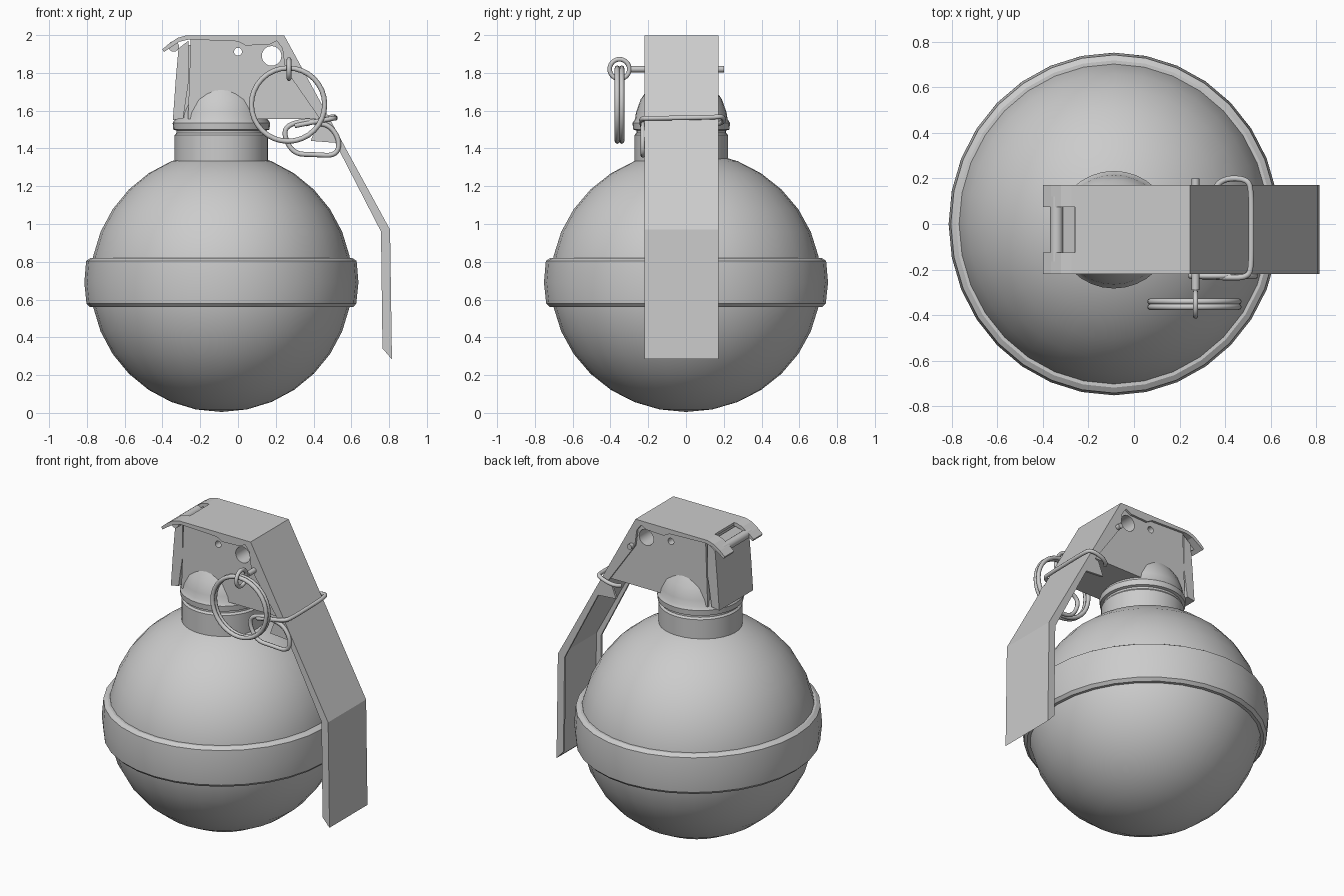
import bpy, bmesh, math
from mathutils import Matrix, Vector

if "Cube" in bpy.data.objects:
    bpy.data.objects.remove(bpy.data.objects["Cube"])

CX, CY = -0.088, -0.025   # body axis in x, fuze centre line in y


def finish(name, bm, smooth=None, loc=(0, 0, 0)):
    bmesh.ops.recalc_face_normals(bm, faces=bm.faces)
    me = bpy.data.meshes.new(name)
    bm.to_mesh(me)
    bm.free()
    ob = bpy.data.objects.new(name, me)
    ob.location = loc
    bpy.context.collection.objects.link(ob)
    if smooth:
        bpy.ops.object.select_all(action='DESELECT')
        ob.select_set(True)
        bpy.context.view_layer.objects.active = ob
        bpy.ops.object.shade_smooth_by_angle(angle=math.radians(smooth))
    return ob


def lathe(name, profile, loc, sx=1.0, n=32, smooth=30):
    bm = bmesh.new()
    vs = [bm.verts.new((r, 0, z)) for r, z in profile]
    es = [bm.edges.new(p) for p in zip(vs, vs[1:])]
    bmesh.ops.spin(bm, geom=vs + es, cent=(0, 0, 0), axis=(0, 0, 1),
                   angle=2 * math.pi, steps=n, use_duplicate=False)
    bmesh.ops.remove_doubles(bm, verts=bm.verts, dist=1e-4)
    bmesh.ops.scale(bm, vec=(sx, 1, 1), verts=bm.verts)
    return finish(name, bm, smooth, loc)


def prism(name, pts, y0, y1):
    """Extrude an x-z outline from y0 to y1."""
    bm = bmesh.new()
    f = bm.faces.new([bm.verts.new((x, y0, z)) for x, z in pts])
    ext = bmesh.ops.extrude_face_region(bm, geom=[f])['geom']
    bmesh.ops.translate(bm, vec=(0, y1 - y0, 0),
                        verts=[g for g in ext if isinstance(g, bmesh.types.BMVert)])
    return finish(name, bm)


def rod(name, x, z, r, y0, y1, n=16):
    bm = bmesh.new()
    m = Matrix.Translation((x, (y0 + y1) / 2, z)) @ Matrix.Rotation(math.pi / 2, 4, 'X')
    bmesh.ops.create_cone(bm, cap_ends=True, segments=n, radius1=r, radius2=r,
                          depth=y1 - y0, matrix=m)
    return finish(name, bm, 40)


def wire(name, pts, r, cyclic=False):
    """Smooth round wire through the given points."""
    cu = bpy.data.curves.new(name, 'CURVE')
    cu.dimensions = '3D'
    cu.bevel_depth, cu.bevel_resolution, cu.resolution_u = r, 2, 5
    cu.use_fill_caps = True
    sp = cu.splines.new('NURBS')
    sp.points.add(len(pts) - 1)
    for p, co in zip(sp.points, pts):
        p.co = (*co, 1)
    sp.order_u, sp.use_cyclic_u, sp.use_endpoint_u = 3, cyclic, not cyclic
    ob = bpy.data.objects.new(name, cu)
    bpy.context.collection.objects.link(ob)
    bpy.ops.object.select_all(action='DESELECT')
    ob.select_set(True)
    bpy.context.view_layer.objects.active = ob
    bpy.ops.object.convert(target='MESH')
    return ob


def torus(name, loc, R, r, rot):
    bpy.ops.mesh.primitive_torus_add(location=loc, rotation=rot, major_radius=R,
                                     minor_radius=r, major_segments=32, minor_segments=8)
    ob = bpy.context.object
    ob.name = name
    bpy.ops.object.shade_smooth()


# round body and raised waist belt
arc = [math.radians(-90 + 180 * i / 16) for i in range(17)]
lathe("round_body", [(0.715 * max(math.cos(a), 0), 0.695 + 0.69 * math.sin(a)) for a in arc],
      (CX, 0, 0), 0.968)
lathe("waist_belt", [(0.69, 0.56), (0.722, 0.56), (0.74, 0.578), (0.752, 0.69),
                     (0.742, 0.805), (0.718, 0.82), (0.69, 0.82)], (CX, 0, 0), 0.965)

# threaded neck with groove, flange and shoulder cone
lathe("neck_collar", [(0, 1.28), (0.248, 1.28), (0.248, 1.47), (0.238, 1.482), (0.238, 1.495),
                      (0.255, 1.5), (0.258, 1.535), (0.245, 1.555), (0.24, 1.59),
                      (0.215, 1.66), (0.17, 1.725), (0, 1.725)], (CX, CY, 0))

# fuze housing: main block, end post and recessed core between them
Y0, Y1 = -0.205, 0.155
housing = prism("fuze_housing", [(-0.25, 1.98), (0.235, 1.98), (0.468, 1.555), (-0.265, 1.555)],
                Y0, Y1)
prism("fuze_end_post", [(-0.315, 1.93), (-0.262, 1.97), (-0.262, 1.75), (-0.29, 1.56),
                        (-0.345, 1.55), (-0.33, 1.76)], Y0 + 0.005, Y1 - 0.005)
prism("fuze_core", [(-0.3, 1.93), (-0.2, 1.97), (-0.2, 1.56), (-0.3, 1.56)],
      Y0 + 0.04, Y1 - 0.04)

# holes through the housing
for i, (x, z, r) in enumerate([(0.0, 1.912, 0.021), (0.178, 1.89, 0.052)]):
    cutter = rod(f"hole_cutter_{i}", x, z, r, -0.4, 0.4, 20)
    mod = housing.modifiers.new("hole", 'BOOLEAN')
    mod.operation, mod.object, mod.solver = 'DIFFERENCE', cutter, 'EXACT'
    bpy.ops.object.select_all(action='DESELECT')
    bpy.context.view_layer.objects.active = housing
    housing.select_set(True)
    bpy.ops.object.modifier_apply(modifier=mod.name)
    bpy.data.objects.remove(cutter)

# lever: top strip and two side flanges
L0, L1 = -0.22, 0.172
prism("lever_strip", [(-0.26, 1.998), (0.245, 1.998), (0.805, 0.97), (0.815, 0.285),
                      (0.8, 0.3), (0.79, 0.967), (0.236, 1.982), (-0.26, 1.982)], L0, L1)
flange = [(-0.26, 1.998), (0.245, 1.998), (0.805, 0.97), (0.815, 0.285), (0.765, 0.34),
          (0.757, 0.96), (0.515, 1.43), (0.385, 1.44), (0.42, 1.53), (0.445, 1.54),
          (0.25, 1.82), (0.235, 1.93), (0.205, 1.97), (0.165, 1.95), (0.04, 1.945),
          (0.0, 1.967), (-0.26, 1.977)]
prism("lever_flange_front", flange, L0, L0 + 0.015)
prism("lever_flange_back", flange, L1 - 0.015, L1)

# rear hinge: pin and the two lever hooks over it
rod("hinge_pin", -0.34, 1.94, 0.028, -0.165, 0.12)
hook = [(-0.255, 1.998), (-0.275, 1.998), (-0.32, 1.985), (-0.365, 1.955), (-0.4, 1.925),
        (-0.392, 1.91), (-0.355, 1.935), (-0.31, 1.965), (-0.255, 1.978)]
prism("hinge_hook_front", hook, L0, -0.125)
prism("hinge_hook_back", hook, 0.075, L1)

# rivet, safety pin with its eye, and the doubled pull ring
rod("safety_pin", 0.27, 1.82, 0.017, -0.29, 0.2, 12)
torus("pin_eye", (0.27, -0.352, 1.82), 0.052, 0.012, (0, math.pi / 2, 0))
for i, y in enumerate((-0.34, -0.364)):
    torus(f"pull_ring_{i}", (0.265, y, 1.632), 0.194, 0.0135, (math.pi / 2, 0, 0))

# wire clip round the lever and its hanging loop
wire("clip_band", [(0.36, 0.16, 1.53), (0.38, 0.2, 1.535), (0.5, 0.2, 1.57), (0.515, 0.14, 1.565),
                   (0.515, -0.02, 1.562), (0.515, -0.17, 1.56), (0.505, -0.235, 1.56),
                   (0.4, -0.235, 1.54), (0.3, -0.232, 1.52)], 0.013)
wire("clip_loop", [(x, -0.228, z) for x, z in
                   [(0.36, 1.55), (0.25, 1.52), (0.248, 1.45), (0.3, 1.37), (0.4, 1.368),
                    (0.52, 1.36), (0.54, 1.44), (0.49, 1.52), (0.42, 1.535)]], 0.013, True)
